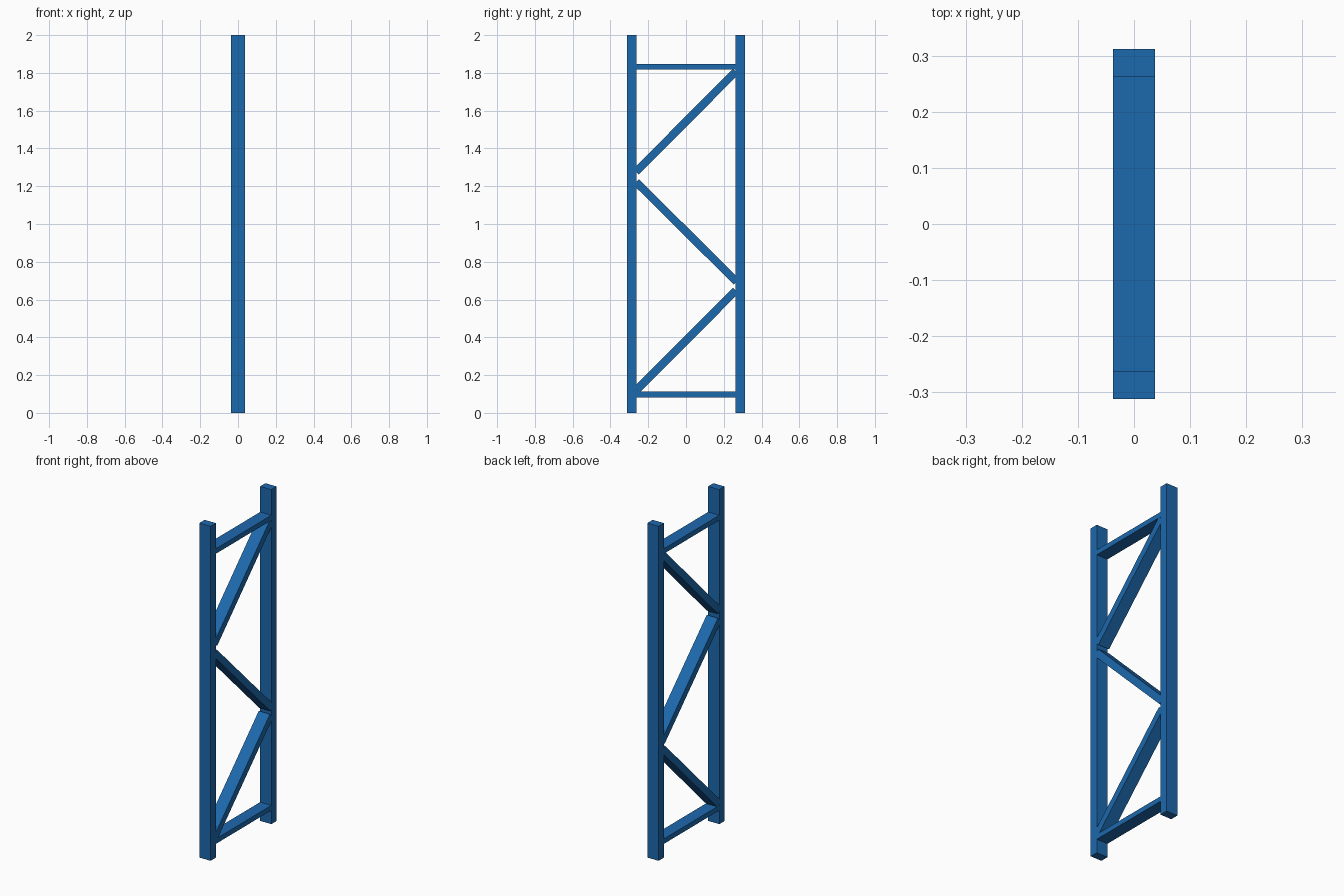
import bpy
from math import atan2, hypot

if "Cube" in bpy.data.objects:
    bpy.data.objects.remove(bpy.data.objects["Cube"])

mat = bpy.data.materials.new("blue_paint")
mat.diffuse_color = (0.012, 0.14, 0.42, 1)
mat.use_nodes = True
mat.node_tree.nodes["Principled BSDF"].inputs["Base Color"].default_value = mat.diffuse_color

WIDTH = 0.074        # depth of every member along x
POST_Y, POST_T = 0.287, 0.05


def bar(name, a, b, thick, width=WIDTH):
    """Box running from a to b, both (y, z), in the frame's plane."""
    dy, dz = b[0] - a[0], b[1] - a[1]
    bpy.ops.mesh.primitive_cube_add(
        size=1, location=(0, (a[0] + b[0]) / 2, (a[1] + b[1]) / 2))
    ob = bpy.context.object
    ob.name = name
    ob.scale = (width, hypot(dy, dz), thick)
    ob.rotation_euler.x = atan2(dz, dy)
    ob.data.materials.append(mat)


# Upright posts
for name, s in (("front_post", -1), ("back_post", 1)):
    bar(name, (s * POST_Y, 0), (s * POST_Y, 2), POST_T)

# Horizontal rails between the posts
inner = POST_Y - POST_T / 2
for name, z in (("lower_rail", 0.097), ("upper_rail", 1.832)):
    bar(name, (-inner, z), (inner, z), 0.03)

# Zigzag braces
braces = (("lower_brace", (-0.264, 0.119), (0.264, 0.648)),
          ("middle_brace", (-0.264, 1.222), (0.268, 0.694)),
          ("upper_brace", (-0.264, 1.277), (0.264, 1.808)))
for name, a, b in braces:
    bar(name, a, b, 0.042)
